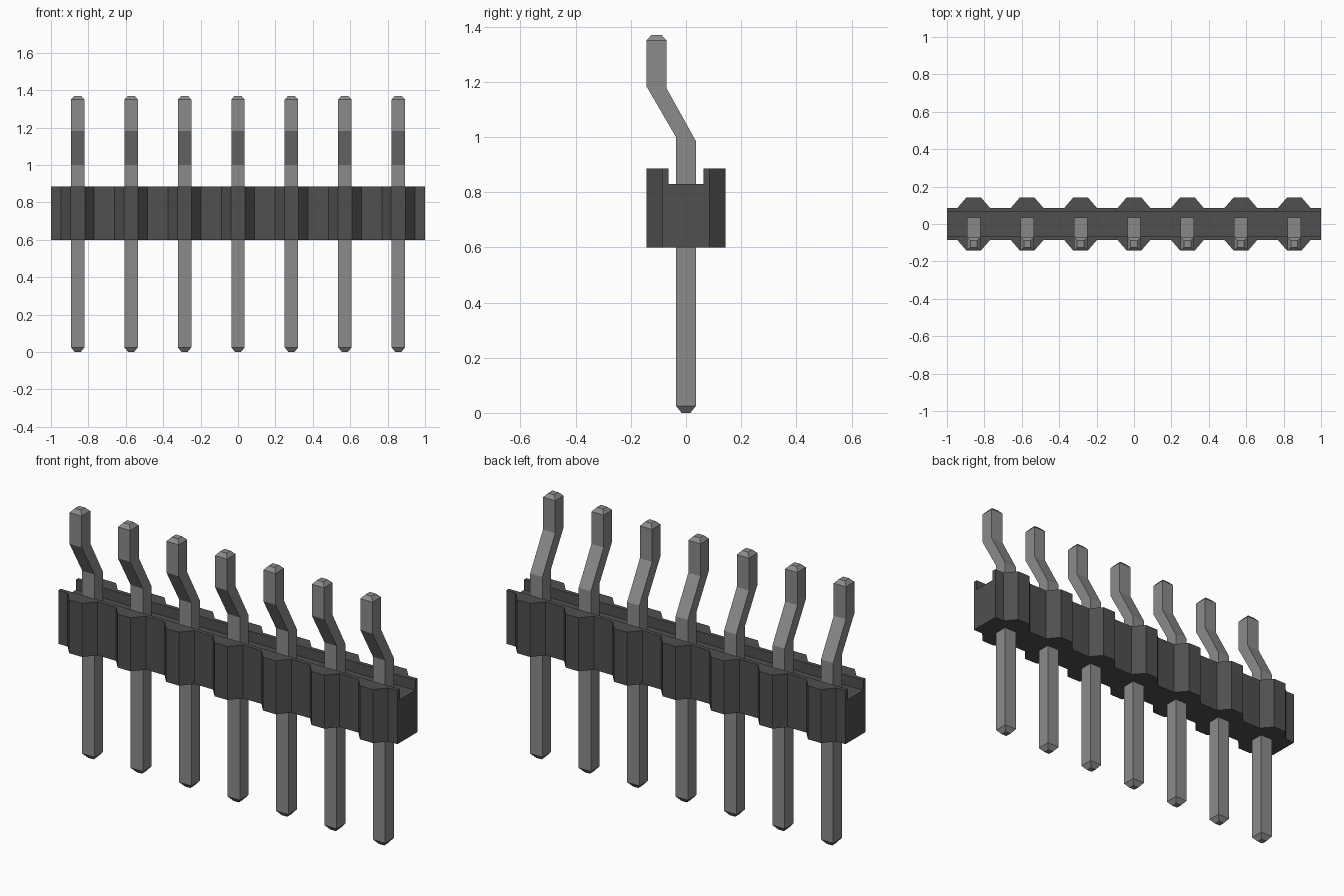
import bpy, bmesh

if "Cube" in bpy.data.objects:
    bpy.data.objects.remove(bpy.data.objects["Cube"], do_unlink=True)

COUNT = 7
PITCH = 2 / COUNT
CENTRES = [(i - (COUNT - 1) / 2) * PITCH for i in range(COUNT)]


def material(name, value):
    mat = bpy.data.materials.new(name)
    mat.use_nodes = True
    colour = (value, value, value, 1)
    mat.diffuse_color = colour
    mat.node_tree.nodes["Principled BSDF"].inputs["Base Color"].default_value = colour
    return mat


def finish(bm, name, mat):
    bmesh.ops.recalc_face_normals(bm, faces=bm.faces[:])
    mesh = bpy.data.meshes.new(name)
    bm.to_mesh(mesh)
    bm.free()
    mesh.materials.append(mat)
    obj = bpy.data.objects.new(name, mesh)
    bpy.context.collection.objects.link(obj)
    return obj


plastic = material("dark plastic", 0.08)
metal = material("grey metal", 0.26)

# Housing: straight bar with a tapered rib beside each pin, front and back
WALL, RIB = 0.085, 0.143
BOTTOM, TOP, FLOOR = 0.6, 0.885, 0.83
front = [(-1, -WALL)]
for cx in CENTRES:
    front += [(cx - 0.088, -WALL), (cx - 0.038, -RIB),
              (cx + 0.038, -RIB), (cx + 0.088, -WALL)]
front.append((1, -WALL))
outline = front + [(x, -y) for x, y in reversed(front)]

bm = bmesh.new()
base = bm.faces.new([bm.verts.new((x, y, BOTTOM)) for x, y in outline])
raised = bmesh.ops.extrude_face_region(bm, geom=[base])["geom"]
bmesh.ops.translate(bm, vec=(0, 0, TOP - BOTTOM),
                    verts=[g for g in raised if isinstance(g, bmesh.types.BMVert)])
housing = finish(bm, "housing", plastic)

# Channel cut along the top of the housing
bm = bmesh.new()
bmesh.ops.create_cube(bm, size=1)
bmesh.ops.scale(bm, vec=(2.4, 0.128, 0.4), verts=bm.verts)
bmesh.ops.translate(bm, vec=(0, 0, FLOOR + 0.2), verts=bm.verts)
cutter = finish(bm, "channel_cutter", plastic)
cutter.hide_render = True
cut = housing.modifiers.new("channel", "BOOLEAN")
cut.operation = "DIFFERENCE"
cut.solver = "EXACT"
cut.object = cutter
bpy.context.view_layer.update()
cut_mesh = bpy.data.meshes.new_from_object(
    housing.evaluated_get(bpy.context.evaluated_depsgraph_get()))
housing.modifiers.clear()
housing.data = cut_mesh
bpy.data.objects.remove(cutter, do_unlink=True)

# Pins: square wire lofted through sections (y, z, half width, tilt at bend)
HALF = 0.036
SECTIONS = [(0, 0, 0.016, 0), (0, 0.025, HALF, 0), (0, 0.992, HALF, 0.007),
            (-0.107, 1.18, HALF, 0.003), (-0.107, 1.35, HALF, 0),
            (-0.107, 1.37, 0.018, 0)]
for number, cx in enumerate(CENTRES, 1):
    bm = bmesh.new()
    rings = []
    for y, z, h, tilt in SECTIONS:
        rings.append([bm.verts.new((cx + sx * h, y + sy * h, z - sy * tilt))
                      for sx, sy in ((-1, -1), (1, -1), (1, 1), (-1, 1))])
    for low, high in zip(rings, rings[1:]):
        for k in range(4):
            n = (k + 1) % 4
            bm.faces.new((low[k], low[n], high[n], high[k]))
    bm.faces.new(rings[0])
    bm.faces.new(rings[-1])
    finish(bm, f"pin_{number}", metal)
